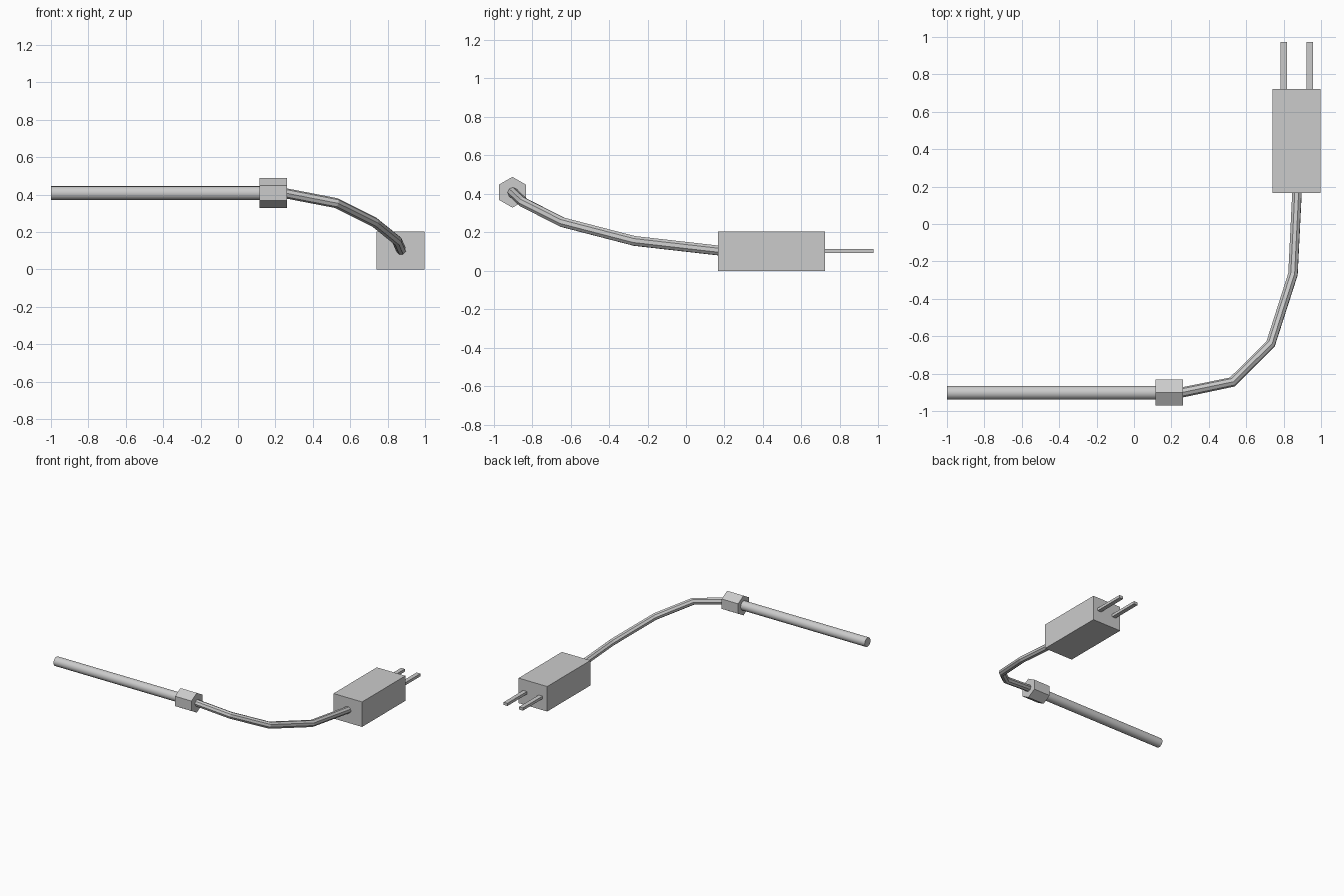
import bpy
from math import pi, radians

cube = bpy.data.objects.get("Cube")
if cube:
    bpy.data.objects.remove(cube, do_unlink=True)

grey = bpy.data.materials.new("plain grey")
grey.use_nodes = True
grey.diffuse_color = (0.6, 0.6, 0.6, 1)
grey.node_tree.nodes["Principled BSDF"].inputs["Base Color"].default_value = (0.6, 0.6, 0.6, 1)


def finish(name, smooth=False):
    ob = bpy.context.object
    ob.name = name
    ob.data.materials.append(grey)
    if smooth:
        bpy.ops.object.shade_smooth_by_angle(angle=radians(30))
    return ob


def box(name, low, high):
    mid = [(a + b) / 2 for a, b in zip(low, high)]
    bpy.ops.mesh.primitive_cube_add(size=1, location=mid)
    bpy.context.object.scale = [b - a for a, b in zip(low, high)]
    bpy.ops.object.transform_apply(location=False, rotation=False, scale=True)
    return finish(name)


def bar_along_x(name, x0, x1, radius, sides, smooth=False):
    bpy.ops.mesh.primitive_cylinder_add(
        vertices=sides, radius=radius, depth=x1 - x0,
        location=((x0 + x1) / 2, AXIS_Y, AXIS_Z), rotation=(0, pi / 2, 0))
    ob = finish(name, smooth)
    return ob


AXIS_Y, AXIS_Z = -0.902, 0.408

# Straight probe rod and the hexagonal nut on its end
bar_along_x("probe_rod", -1.0, 0.13, 0.037, 16, True)
nut = bar_along_x("hex_nut", 0.115, 0.262, 0.08, 6)
nut.rotation_euler = (pi / 6, pi / 2, 0)  # a corner points straight up
top = max((nut.matrix_basis @ v.co).z for v in nut.data.vertices)
if top < AXIS_Z + 0.075:
    nut.rotation_euler = (0, pi / 2, 0)
    if max((nut.matrix_basis @ v.co).z for v in nut.data.vertices) < AXIS_Z + 0.075:
        nut.rotation_euler = (0, pi / 2, pi)
        for v in nut.data.vertices:
            v.co.x, v.co.y = v.co.y, -v.co.x

# Sagging cable in straight mitred lengths
path = [(0.25, AXIS_Y, AXIS_Z), (0.525, -0.845, 0.355), (0.73, -0.642, 0.252),
        (0.85, -0.268, 0.155), (0.872, 0.18, 0.104)]
curve = bpy.data.curves.new("cable", "CURVE")
curve.dimensions = "3D"
curve.bevel_depth = 0.027
curve.bevel_resolution = 2
curve.use_fill_caps = True
spline = curve.splines.new("POLY")
spline.points.add(len(path) - 1)
for point, co in zip(spline.points, path):
    point.co = (*co, 1)
    point.radius = 1
cable = bpy.data.objects.new("cable", curve)
bpy.context.collection.objects.link(cable)
bpy.ops.object.select_all(action="DESELECT")
cable.select_set(True)
bpy.context.view_layer.objects.active = cable
bpy.ops.object.convert(target="MESH")
finish("cable")
for face in bpy.context.object.data.polygons:
    face.use_smooth = False

# Plug body and its two flat prongs
box("plug_body", (0.741, 0.167, 0), (0.998, 0.723, 0.203))
for side, x in (("right", 0.8), ("left", 0.94)):
    box(side + "_prong", (x - 0.017, 0.71, 0.092), (x + 0.017, 0.974, 0.114))
